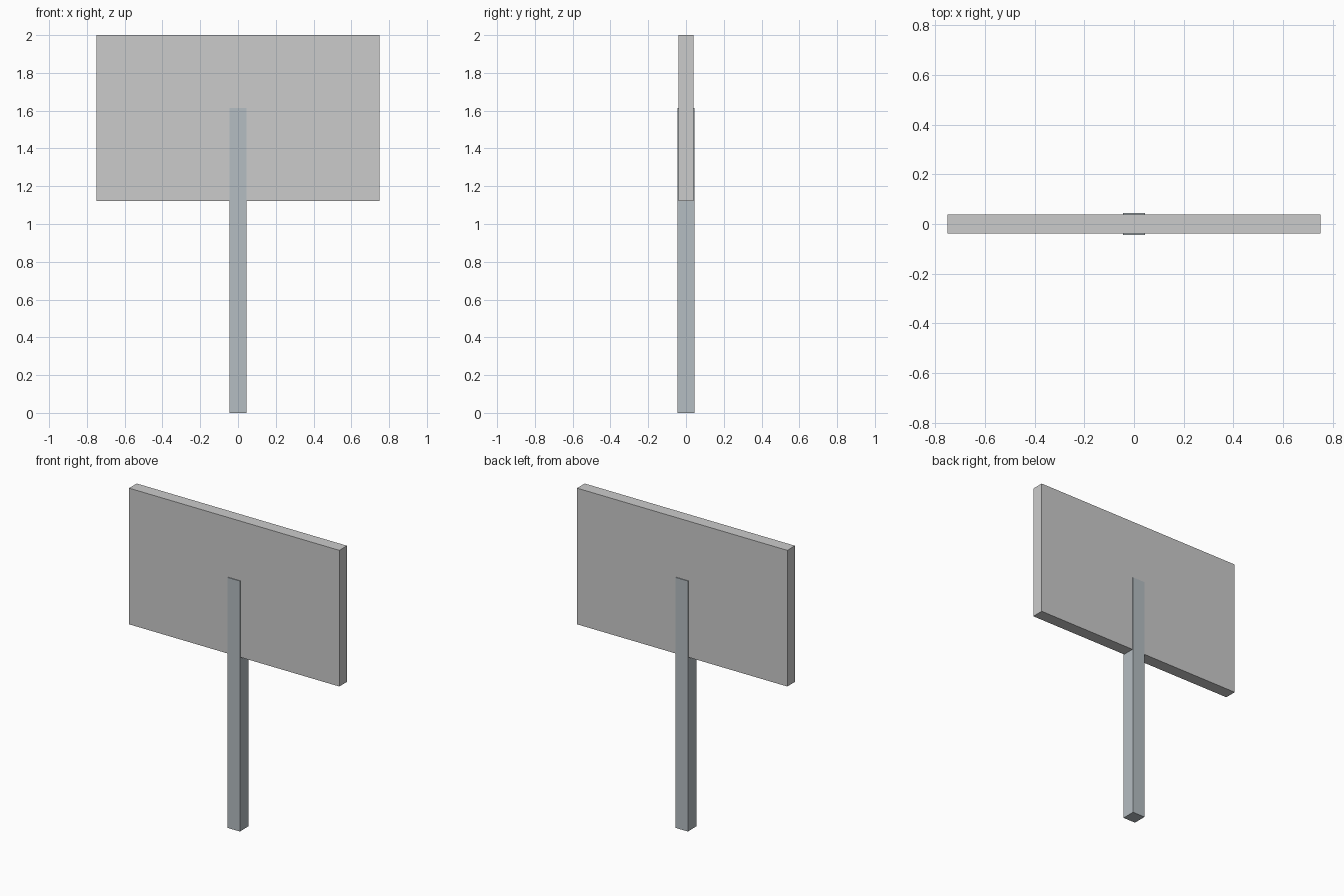
import bpy

if "Cube" in bpy.data.objects:
    bpy.data.objects.remove(bpy.data.objects["Cube"])


def box(name, lo, hi):
    """Axis-aligned box between two corners."""
    bpy.ops.mesh.primitive_cube_add(size=1, location=[(a + b) / 2 for a, b in zip(lo, hi)])
    ob = bpy.context.object
    ob.name = name
    ob.scale = [b - a for a, b in zip(lo, hi)]
    bpy.ops.object.transform_apply(location=False, rotation=False, scale=True)
    return ob


# Sign board
box("sign_board", (-0.75, -0.039, 1.122), (0.75, 0.039, 2.0))

# Square post, slightly thicker than the board so it shows on both faces
post = box("post", (-0.044, -0.044, 0), (0.044, 0.044, 1.615))
mat = bpy.data.materials.new("post_grey")
mat.diffuse_color = (0.46, 0.51, 0.54, 1)
mat.use_nodes = True
mat.node_tree.nodes["Principled BSDF"].inputs["Base Color"].default_value = mat.diffuse_color
post.data.materials.append(mat)
